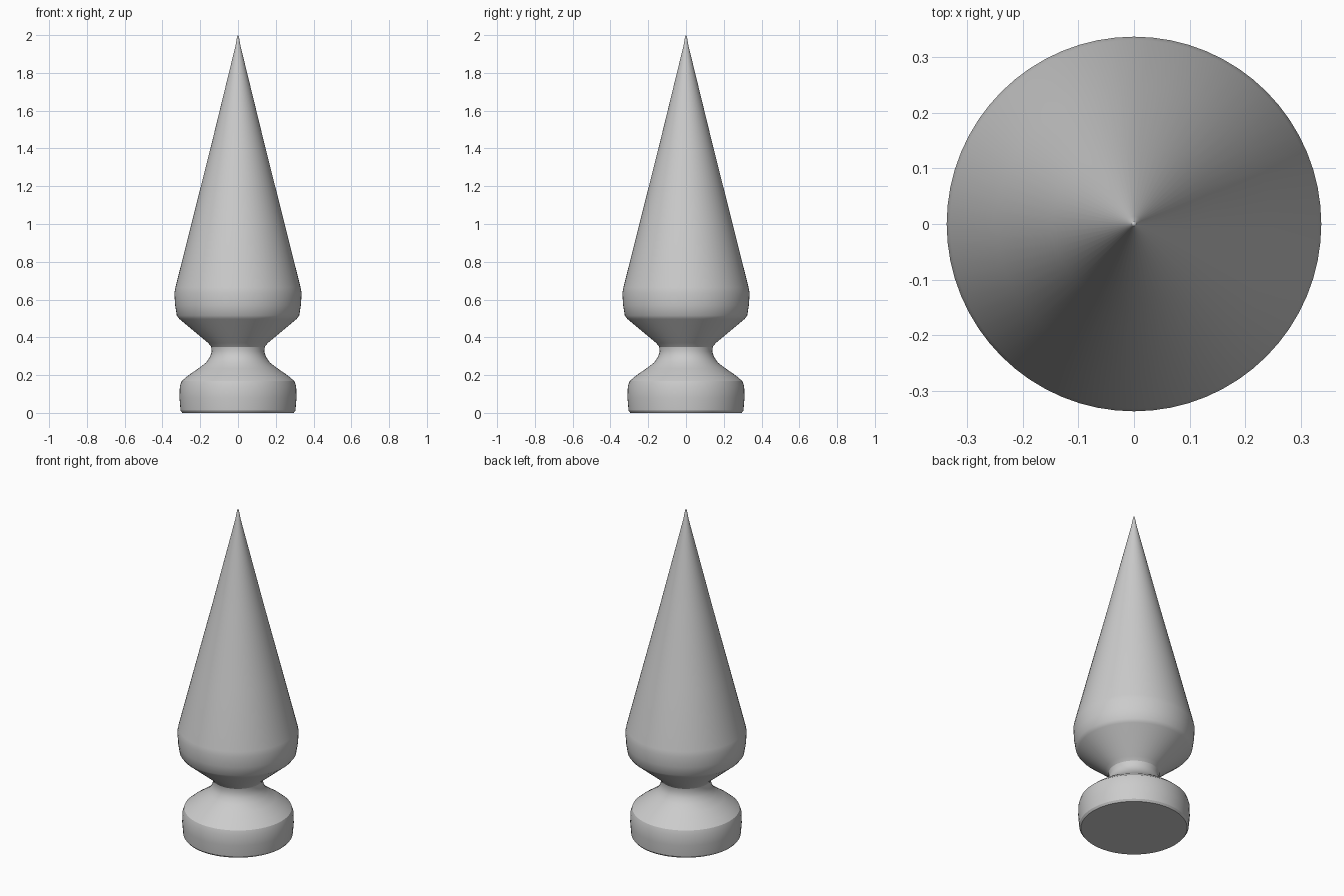
import bpy, bmesh, math

if "Cube" in bpy.data.objects:
    bpy.data.objects.remove(bpy.data.objects["Cube"])

SEGMENTS = 64


def lathe(name, profile):
    """Revolve a (radius, height) profile around z; it starts and ends on the axis."""
    bm = bmesh.new()
    verts = [bm.verts.new((r, 0, z)) for r, z in profile]
    edges = [bm.edges.new(pair) for pair in zip(verts, verts[1:])]
    bmesh.ops.spin(bm, geom=verts + edges, cent=(0, 0, 0), axis=(0, 0, 1),
                   angle=math.tau, steps=SEGMENTS, use_duplicate=False)
    bmesh.ops.remove_doubles(bm, verts=bm.verts, dist=0.0003)
    bmesh.ops.recalc_face_normals(bm, faces=bm.faces)
    mesh = bpy.data.meshes.new(name)
    bm.to_mesh(mesh)
    bm.free()
    obj = bpy.data.objects.new(name, mesh)
    bpy.context.collection.objects.link(obj)
    bpy.ops.object.select_all(action='DESELECT')
    obj.select_set(True)
    bpy.context.view_layer.objects.active = obj
    bpy.ops.object.shade_smooth_by_angle(angle=math.radians(30))
    return obj


# Turned spike: round foot, pinched neck, flared collar, long cone
lathe("finial", [
    (0, 0), (0.295, 0), (0.304, 0.012), (0.31, 0.08), (0.308, 0.14), (0.299, 0.168),
    (0.265, 0.197), (0.21, 0.235), (0.168, 0.267), (0.148, 0.297),
    (0.139, 0.325), (0.142, 0.35), (0.158, 0.37),
    (0.31, 0.497), (0.324, 0.515), (0.333, 0.57), (0.337, 0.635), (0.331, 0.665),
    (0.247, 1.0), (0.146, 1.4), (0.014, 1.94), (0.005, 1.99), (0, 2.0),
])
